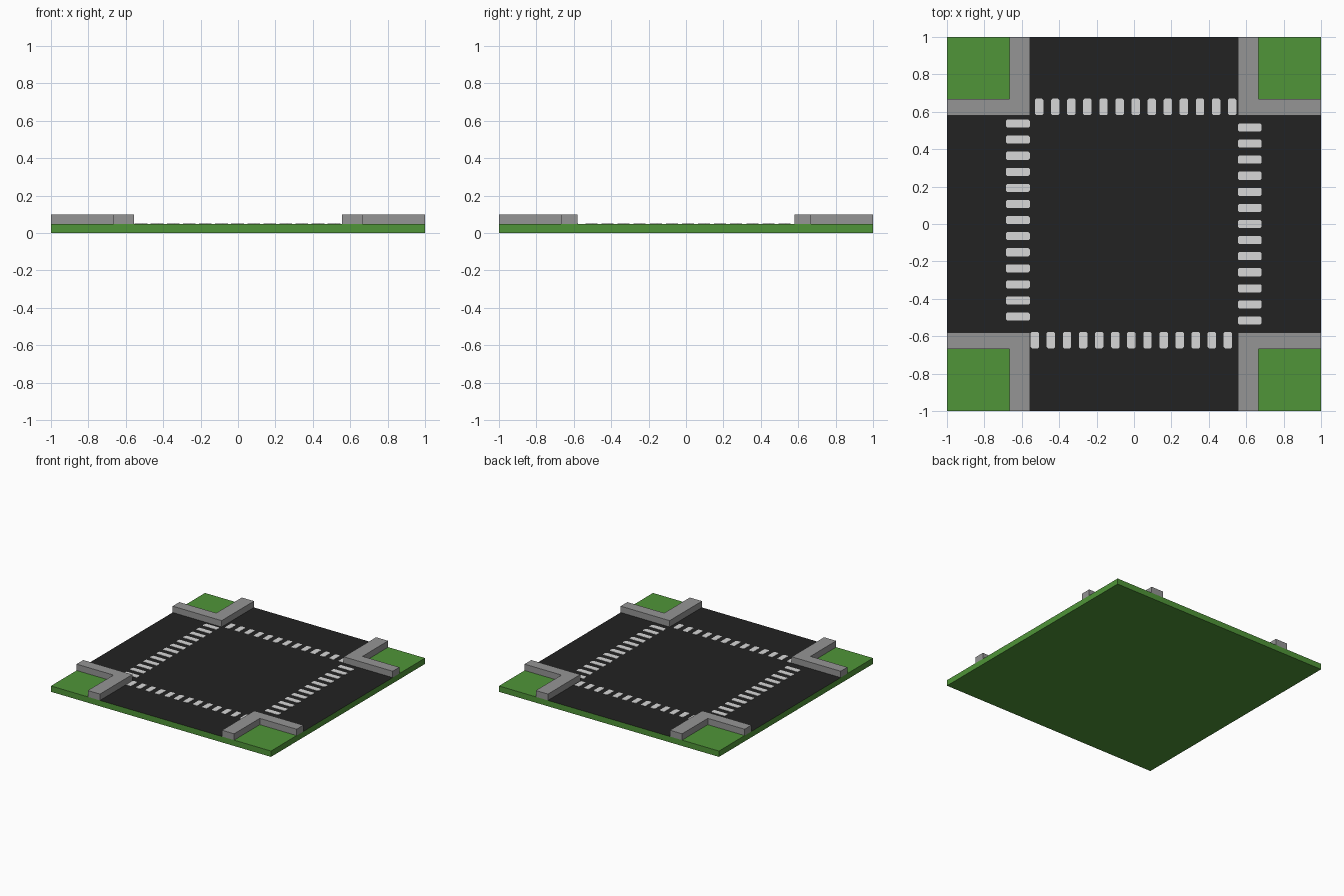
import bpy, bmesh

if "Cube" in bpy.data.objects:
    bpy.data.objects.remove(bpy.data.objects["Cube"])

def material(name, rgb):
    m = bpy.data.materials.new(name)
    m.diffuse_color = (*rgb, 1)
    m.use_nodes = True
    m.node_tree.nodes["Principled BSDF"].inputs["Base Color"].default_value = m.diffuse_color
    return m

GRASS = material("grass_green", (0.08, 0.30, 0.04))
ASPHALT = material("asphalt_black", (0.016, 0.016, 0.016))
KERB = material("kerb_grey", (0.30, 0.30, 0.30))
PAINT = material("paint_white", (0.68, 0.68, 0.68))

TOP = 0.048            # ground level
KERB_TOP = 0.1
RX, RY = 0.555, 0.58   # road half widths
GX, GY = 0.665, 0.667  # inner edges of the grass corners

def make(name, bm, mats):
    bmesh.ops.recalc_face_normals(bm, faces=bm.faces)
    me = bpy.data.meshes.new(name)
    bm.to_mesh(me)
    bm.free()
    for m in mats:
        me.materials.append(m)
    ob = bpy.data.objects.new(name, me)
    bpy.context.collection.objects.link(ob)
    return ob

def prism(bm, outline, z0, z1):
    face = bm.faces.new([bm.verts.new((x, y, z0)) for x, y in outline])
    ext = bmesh.ops.extrude_face_region(bm, geom=[face])["geom"]
    for v in ext:
        if isinstance(v, bmesh.types.BMVert):
            v.co.z = z1

# Ground slab, cut along the road edges; the crossing is painted on its top
bm = bmesh.new()
prism(bm, [(-1, -1), (1, -1), (1, 1), (-1, 1)], 0, TOP)
for axis, half in ((0, RX), (1, RY)):
    for s in (-1, 1):
        no = [0, 0, 0]
        no[axis] = 1
        bmesh.ops.bisect_plane(bm, geom=bm.verts[:] + bm.edges[:] + bm.faces[:],
                               plane_co=[s * half * n for n in no], plane_no=no)
for f in bm.faces:
    c = f.calc_center_median()
    if c.z > TOP - 0.001 and (abs(c.x) < RX or abs(c.y) < RY):
        f.material_index = 1
make("ground_with_roads", bm, [GRASS, ASPHALT])

# L-shaped raised pavement at each corner
for sx, nx in ((-1, "left"), (1, "right")):
    for sy, ny in ((-1, "front"), (1, "back")):
        bm = bmesh.new()
        shape = [(RX, RY), (1, RY), (1, GY), (GX, GY), (GX, 1), (RX, 1)]
        prism(bm, [(sx * x, sy * y) for x, y in shape], TOP, KERB_TOP)
        make(f"pavement_{ny}_{nx}", bm, [KERB])

# Crosswalks: 13 painted bars with clipped corners
def crosswalk(name, cx, cy, w, h, dx, dy):
    bm = bmesh.new()
    a, b, c = w / 2, h / 2, 0.007
    bar = [(-a + c, -b), (a - c, -b), (a, -b + c), (a, b - c),
           (a - c, b), (-a + c, b), (-a, b - c), (-a, -b + c)]
    for i in range(-6, 7):
        prism(bm, [(cx + i * dx + x, cy + i * dy + y) for x, y in bar], TOP, TOP + 0.002)
    make(name, bm, [PAINT])

P = 0.086
crosswalk("crosswalk_back", 0.009, 0.626, 0.045, 0.088, P, 0)
crosswalk("crosswalk_front", -0.014, -0.621, 0.045, 0.088, P, 0)
crosswalk("crosswalk_left", -0.621, 0.021, 0.128, 0.043, 0, P)
crosswalk("crosswalk_right", 0.619, 0.0, 0.128, 0.043, 0, P)
